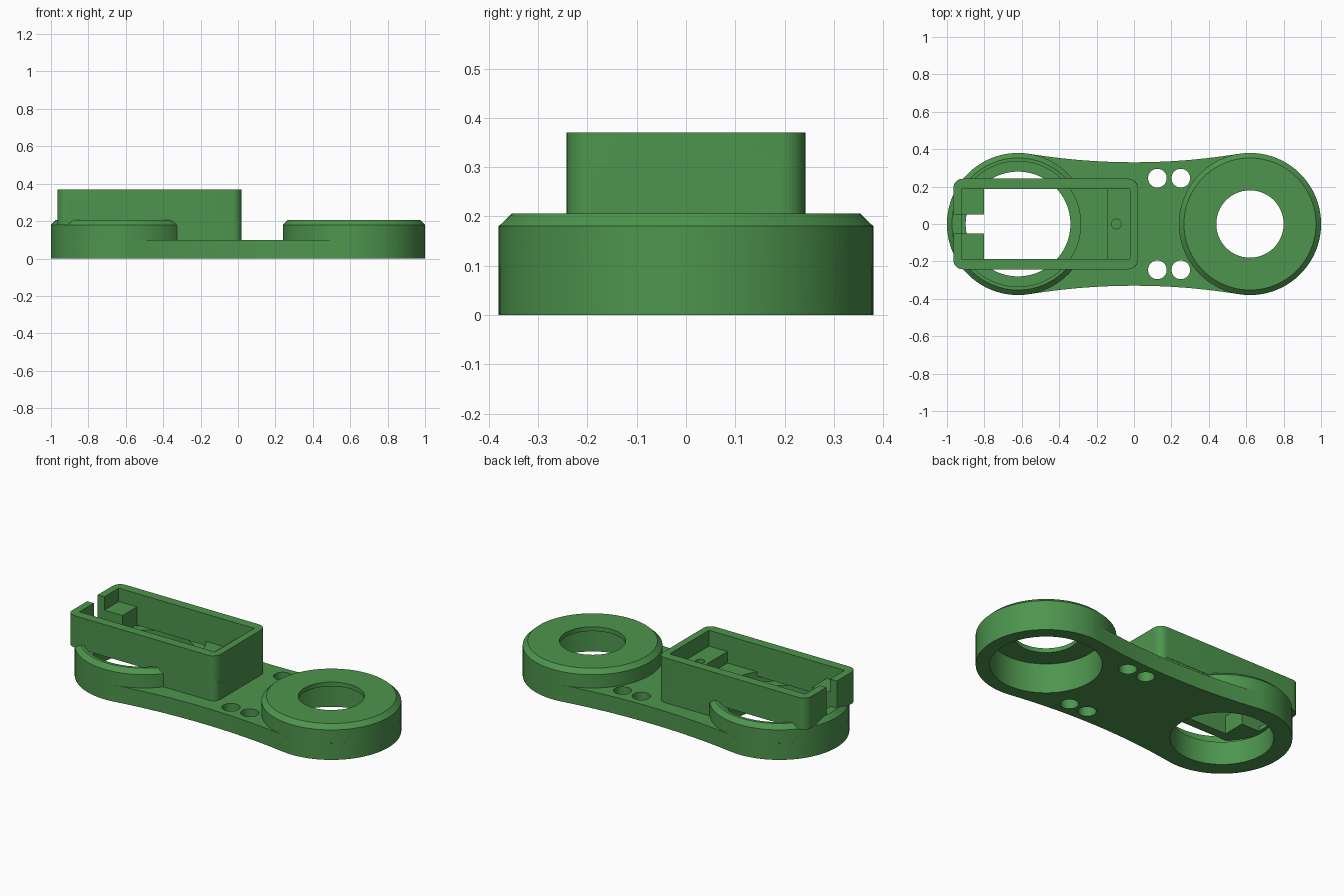
import bpy, bmesh, math

if "Cube" in bpy.data.objects:
    bpy.data.objects.remove(bpy.data.objects["Cube"])

green = bpy.data.materials.new("matte green")
green.diffuse_color = (0.075, 0.30, 0.075, 1)
green.use_nodes = True
green.node_tree.nodes["Principled BSDF"].inputs["Base Color"].default_value = green.diffuse_color


def finish(bm, name):
    bmesh.ops.recalc_face_normals(bm, faces=bm.faces)
    me = bpy.data.meshes.new(name)
    bm.to_mesh(me)
    bm.free()
    me.materials.append(green)
    ob = bpy.data.objects.new(name, me)
    bpy.context.collection.objects.link(ob)
    return ob


def prism(name, pts, z0, z1):
    bm = bmesh.new()
    f = bm.faces.new([bm.verts.new((x, y, z0)) for x, y in pts])
    r = bmesh.ops.extrude_face_region(bm, geom=[f])
    top = [v for v in r["geom"] if isinstance(v, bmesh.types.BMVert)]
    bmesh.ops.translate(bm, vec=(0, 0, z1 - z0), verts=top)
    return finish(bm, name)


def box(name, x0, x1, y0, y1, z0, z1):
    return prism(name, [(x0, y0), (x1, y0), (x1, y1), (x0, y1)], z0, z1)


def arc(cx, cy, r, a0, a1, n):
    return [(cx + r * math.cos(a0 + (a1 - a0) * i / n),
             cy + r * math.sin(a0 + (a1 - a0) * i / n)) for i in range(n + 1)]


def disc(name, cx, cy, r, z0, z1, n=96):
    return prism(name, arc(cx, cy, r, 0, math.tau, n)[:-1], z0, z1)


def rounded(x0, x1, y, r):
    pts = []
    for cx, cy, k in ((x1 - r, y - r, 0), (x0 + r, y - r, 1),
                      (x0 + r, r - y, 2), (x1 - r, r - y, 3)):
        pts += arc(cx, cy, r, k * math.pi / 2, (k + 1) * math.pi / 2, 10)
    return pts


def combine(target, others, op):
    for o in others:
        m = target.modifiers.new(op.lower(), 'BOOLEAN')
        m.operation, m.solver, m.object = op, 'EXACT', o
        bpy.context.view_layer.objects.active = target
        bpy.ops.object.modifier_apply(modifier=m.name)
        bpy.data.objects.remove(o)


CX, R, WAIST = 0.62, 0.38, 0.33

# Waisted base plate: two end arcs joined by tangent concave sides
SR = (CX**2 + WAIST**2 - R**2) / (2 * (R - WAIST))
t = math.atan2(WAIST + SR, -CX)
s = math.atan2(CX, WAIST + SR)
outline = arc(CX, 0, R, -t, t, 72)
outline += arc(0, WAIST + SR, SR, -math.pi / 2 + s, -math.pi / 2 - s, 32)[1:-1]
outline += arc(-CX, 0, R, math.pi - t, math.pi + t, 72)
outline += arc(0, -WAIST - SR, SR, math.pi / 2 + s, math.pi / 2 - s, 32)[1:-1]
body = prism("link_body", outline, 0, 0.1)


# Chamfered round bosses
def boss(cx):
    bm = bmesh.new()
    rings = [[bm.verts.new((x, y, z)) for x, y in arc(cx, 0, r, 0, math.tau, 96)[:-1]]
             for r, z in ((R, 0.03), (R, 0.18), (R - 0.027, 0.206))]
    for a, b in zip(rings, rings[1:]):
        for i in range(96):
            j = (i + 1) % 96
            bm.faces.new((a[i], a[j], b[j], b[i]))
    bm.faces.new(rings[0][::-1])
    bm.faces.new(rings[2])
    return finish(bm, "boss")


# Pedestal under the tray
pedestal = prism("pedestal", rounded(-0.5, 0.02, 0.24, 0.045), 0.05, 0.206)
combine(body, [boss(CX), boss(-CX), pedestal], 'UNION')

# Bearing bores and bolt holes
cutters = [disc("bore", CX, 0, 0.304, -0.1, 0.18),
           disc("lip_hole", CX, 0, 0.18, -0.1, 0.4),
           disc("ring_bore", -CX, 0, 0.28, -0.1, 0.4),
           disc("ring_pocket", -CX, 0, 0.335, 0.14, 0.4)]
cutters += [disc("bolt_hole", x, y, 0.05, -0.1, 0.3, 40)
            for x in (0.125, 0.25) for y in (-0.245, 0.245)]
combine(body, cutters, 'DIFFERENCE')

# Rectangular tray wall with cable slot
tray = prism("tray", rounded(-0.966, 0.02, 0.242, 0.05), 0.18, 0.37)
combine(tray, [box("cavity", -0.922, -0.022, -0.186, 0.186, 0.1, 0.5),
               box("slot", -1.1, -0.9, -0.05, 0.05, 0.206, 0.5)], 'DIFFERENCE')

# Support ledge with pilot hole, and two end blocks
ledge = box("ledge", -0.145, -0.01, -0.195, 0.195, 0.19, 0.275)
combine(ledge, [disc("pilot", -0.095, 0, 0.026, 0.22, 0.4, 24)], 'DIFFERENCE')
blocks = [box("end_block", -0.935, -0.802, min(k * 0.05, k * 0.195),
              max(k * 0.05, k * 0.195), 0.18, 0.29) for k in (-1, 1)]
combine(tray, [ledge] + blocks, 'UNION')
combine(body, [tray], 'UNION')

bpy.ops.object.select_all(action='DESELECT')
body.select_set(True)
bpy.context.view_layer.objects.active = body
bpy.ops.object.shade_smooth_by_angle(angle=math.radians(30))
